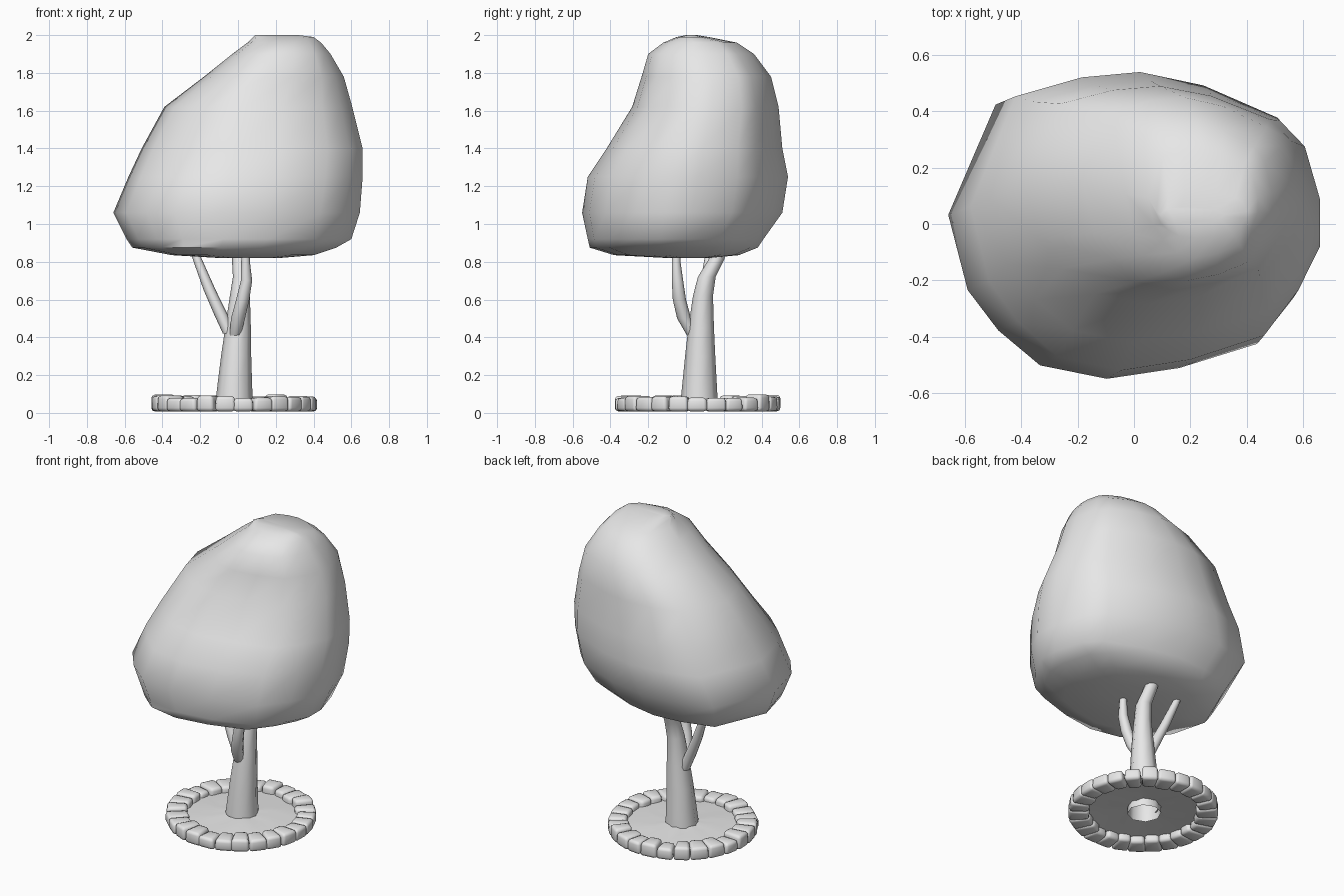
import bpy, bmesh, math, random
from mathutils import Vector, Matrix

random.seed(4)
if "Cube" in bpy.data.objects:
    bpy.data.objects.remove(bpy.data.objects["Cube"])

grey = bpy.data.materials.new("plain grey")
grey.use_nodes = True
grey.diffuse_color = (0.8, 0.8, 0.8, 1)
grey.node_tree.nodes["Principled BSDF"].inputs["Base Color"].default_value = (0.8, 0.8, 0.8, 1)


def finish(bm, name, angle):
    bmesh.ops.recalc_face_normals(bm, faces=bm.faces)
    mesh = bpy.data.meshes.new(name)
    bm.to_mesh(mesh)
    bm.free()
    mesh.materials.append(grey)
    obj = bpy.data.objects.new(name, mesh)
    bpy.context.collection.objects.link(obj)
    bpy.ops.object.select_all(action="DESELECT")
    obj.select_set(True)
    bpy.context.view_layer.objects.active = obj
    bpy.ops.object.shade_smooth_by_angle(angle=math.radians(angle))
    return obj


def loft(name, rings, angle=60, cap_start=False, cap_end=False):
    """Skin a stack of closed rings with equal point counts."""
    bm = bmesh.new()
    rows = [[bm.verts.new(p) for p in ring] for ring in rings]
    n = len(rows[0])
    for a, b in zip(rows, rows[1:]):
        for i in range(n):
            j = (i + 1) % n
            bm.faces.new((a[i], a[j], b[j], b[i]))
    if cap_start:
        bm.faces.new(rows[0][::-1])
    if cap_end:
        bm.faces.new(rows[-1])
    return finish(bm, name, angle)


def circle(centre, radius, sides):
    c = Vector(centre)
    return [c + Vector((radius * math.cos(t), radius * math.sin(t), 0))
            for t in (math.tau * i / sides for i in range(sides))]


# Foliage: one outline refitted to the width and depth of each level
outline = [(-.66, .06), (-.59, -.22), (-.48, -.37), (-.33, -.5), (-.09, -.55),
           (.17, -.51), (.45, -.42), (.58, -.25), (.66, -.09), (.66, .06),
           (.6, .28), (.5, .39), (.22, .51), (-.02, .56), (-.24, .54), (-.49, .47)]
# z, x min, x max, y min, y max
levels = [(.82, -.1, .22, -.1, .12), (.835, -.35, .4, -.38, .28),
          (.875, -.56, .52, -.51, .38), (.92, -.59, .6, -.52, .41),
          (1.06, -.66, .645, -.55, .51), (1.25, -.58, .66, -.52, .54),
          (1.4, -.51, .66, -.42, .51), (1.62, -.39, .605, -.285, .49),
          (1.78, -.18, .56, -.235, .45), (1.9, -.03, .49, -.2, .36),
          (1.96, .05, .44, -.12, .27), (1.99, .08, .4, -.05, .12),
          (2, .09, .32, 0, .06)]
rings = []
for z, x0, x1, y0, y1 in levels:
    rings.append([(x0 + (x + .66) / 1.32 * (x1 - x0),
                   y0 + (y + .55) / 1.11 * (y1 - y0), z) for x, y in outline])
loft("foliage", rings, 60, True, True)

# Trunk and branches: tapered tubes given as centre and radius
limbs = {
    "trunk": [(-.02, .07, .02, .1), (-.02, .07, .08, .097), (-.01, .075, .3, .08),
              (0, .08, .45, .068), (.01, .09, .62, .053), (.02, .11, .72, .047),
              (.01, .16, .81, .042), (0, .19, .9, .036)],
    "left_limb_front": [(-.015, .035, .41, .03), (0, -.01, .5, .037), (.025, -.035, .6, .035),
                        (.045, -.045, .7, .03), (.04, -.052, .8, .023), (.04, -.05, .88, .02)],
    "right_limb": [(-.045, .08, .42, .035), (-.09, .085, .52, .036),
                   (-.15, .1, .65, .032), (-.21, .12, .8, .025), (-.24, .13, .88, .02)],
}
for name, path in limbs.items():
    loft(name, [circle(p[:3], p[3], 8) for p in path], 50, name != "trunk", True)

# Soil: thin sheet rising a little toward the trunk
centre = Vector((-.02, .06, 0))
soil = []
for radius, height in ((.385, .045), (.28, .055), (.17, .062), (.09, .066)):
    ring = circle(centre + Vector((0, 0, height)), radius, 24)
    soil.append([p + Vector((0, 0, random.uniform(-.004, .004))) for p in ring])
loft("soil", soil, 60)

# Border stones: rounded wedge blocks set in a ring
COUNT = 26
for i in range(COUNT):
    turn = math.tau * i / COUNT
    length = random.uniform(.105, .13)
    height = random.uniform(.07, .09)
    width = math.tau * .385 / COUNT * random.uniform(.95, 1.08)
    bm = bmesh.new()
    bmesh.ops.create_cube(bm, size=1)
    for v in bm.verts:
        v.co.y *= width * (1 + .3 * v.co.x) * (.92 if v.co.z > 0 else 1)
        v.co.x *= length
        v.co.z = (v.co.z + .5) * height + .008
    bmesh.ops.bevel(bm, geom=bm.edges[:], offset=.018, segments=2, profile=.5, affect="EDGES")
    place = Matrix.Translation(centre) @ Matrix.Rotation(turn, 4, "Z")
    place = place @ Matrix.Translation((.438 - length / 2, 0, 0))
    bmesh.ops.transform(bm, matrix=place @ Matrix.Rotation(random.uniform(-.1, .1), 4, "Z"),
                        verts=bm.verts)
    finish(bm, f"border_stone_{i + 1}", 60)
